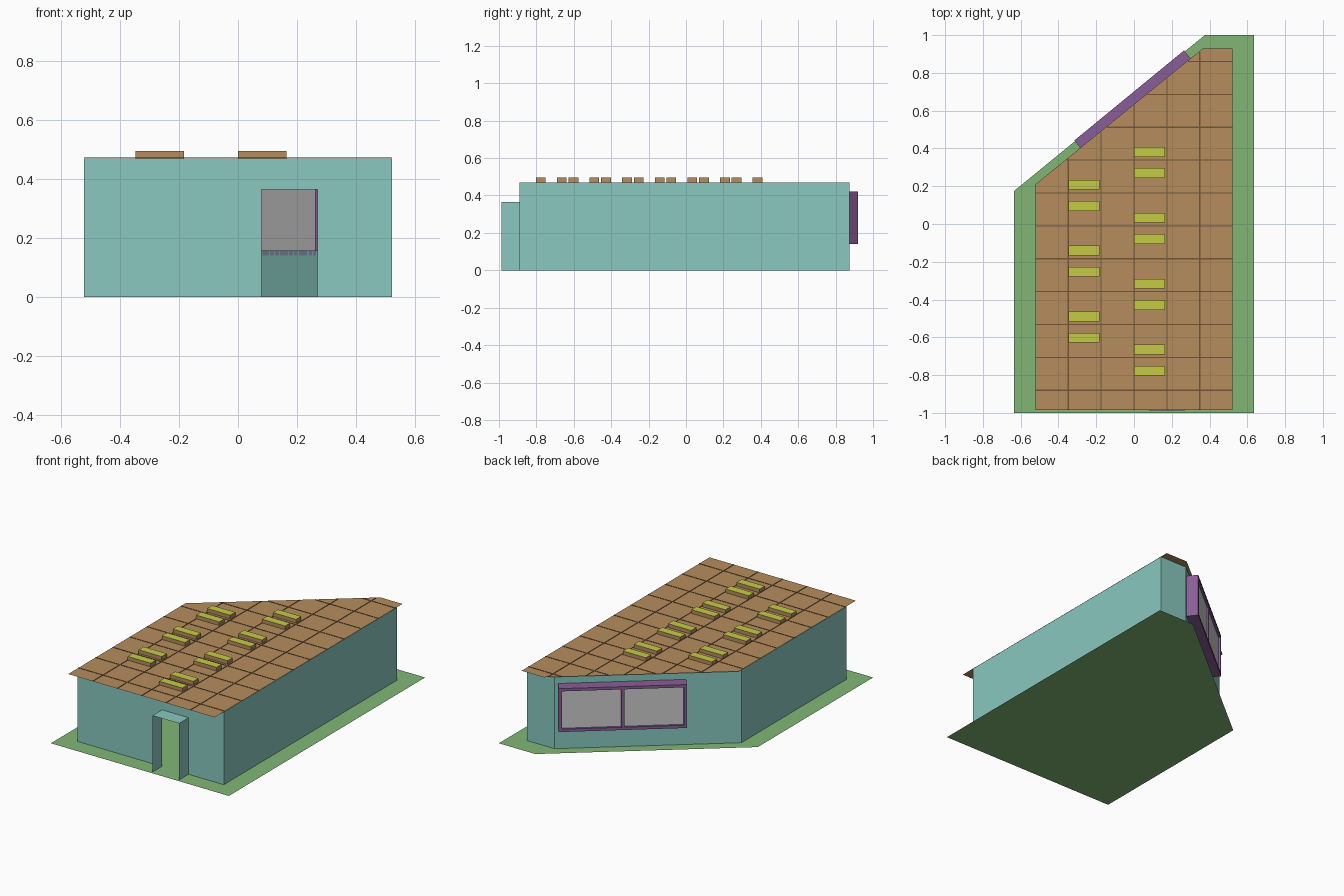
import bpy
import bmesh
from mathutils import Vector, Matrix

if "Cube" in bpy.data.objects:
    bpy.data.objects.remove(bpy.data.objects["Cube"])


def material(name, rgb):
    m = bpy.data.materials.new(name)
    m.diffuse_color = (*rgb, 1)
    m.use_nodes = True
    m.node_tree.nodes["Principled BSDF"].inputs["Base Color"].default_value = m.diffuse_color
    return m


TEAL = material("teal", (0.25, 0.58, 0.52))
TAN = material("tan", (0.47, 0.27, 0.11))
BROWN = material("brown", (0.16, 0.09, 0.04))
GREEN = material("green", (0.22, 0.47, 0.18))
PURPLE = material("purple", (0.25, 0.11, 0.31))
YELLOW = material("yellow", (0.56, 0.60, 0.06))


def finish(name, bm, *mats):
    me = bpy.data.meshes.new(name)
    bm.to_mesh(me)
    bm.free()
    ob = bpy.data.objects.new(name, me)
    bpy.context.collection.objects.link(ob)
    for m in mats:
        me.materials.append(m)
    return ob


def box(bm, lo, hi, mat=None):
    lo, hi = Vector(lo), Vector(hi)
    r = bmesh.ops.create_cube(bm, size=1)
    m = Matrix.Translation((lo + hi) / 2) @ Matrix.Diagonal((*(hi - lo), 1))
    bmesh.ops.transform(bm, verts=r["verts"], matrix=(mat or Matrix()) @ m)
    return r["verts"]


def flat(name, pts, z, mat):
    bm = bmesh.new()
    bm.faces.new([bm.verts.new((x, y, z)) for x, y in pts])
    return finish(name, bm, mat)


def quad(bm, p, q, z0, z1):
    bm.faces.new([bm.verts.new(v) for v in
                  ((*p, z0), (*q, z0), (*q, z1), (*p, z1))])


def wall(bm, p, q, hole=None):
    """Upright sheet from p to q; hole = (start, end, bottom, top)."""
    p, q = Vector(p), Vector(q)
    if not hole:
        quad(bm, p, q, 0, H)
        return
    d = (q - p).normalized()
    a, b, z0, z1 = hole
    pa, pb = p + d * a, p + d * b
    quad(bm, p, pa, 0, H)
    quad(bm, pb, q, 0, H)
    quad(bm, pa, pb, z1, H)
    if z0 > 0:
        quad(bm, pa, pb, 0, z0)


H = 0.47
W = 0.522
A, B = Vector((0.325, 0.875)), Vector((-W, 0.18))   # slanted wall ends

# Ground sheet and roof sheet
flat("ground", [(-0.635, -1), (0.635, -1), (0.635, 1), (0.375, 1), (-0.635, 0.175)], 0, GREEN)
flat("roof", [(-W, -0.985), (W, -0.985), (W, 0.93), (0.365, 0.93), (-W, 0.21)], H + 0.001, TAN)

# Walls with door and window openings
S0, S1, Z0, Z1, T = 0.325, 1.077, 0.14, 0.42, 0.018
L = (A - B).length
bm = bmesh.new()
wall(bm, (-W, -0.89), (W, -0.89), (0.08 + W, 0.27 + W, 0, 0.365))
wall(bm, (W, -0.89), (W, 0.875))
wall(bm, (W, 0.875), A)
wall(bm, A, B, (L - S1 + T, L - S0 - T, Z0 + T, Z1 - T))
wall(bm, B, (-W, -0.89))
finish("walls", bm, TEAL)

# Entrance porch: two sides and a top, open at the front
bm = bmesh.new()
quad(bm, (0.08, -0.89), (0.08, -0.987), 0, 0.365)
quad(bm, (0.27, -0.987), (0.27, -0.89), 0, 0.365)
bm.faces.new([bm.verts.new((x, y, 0.365)) for x, y in
              ((0.08, -0.987), (0.27, -0.987), (0.27, -0.89), (0.08, -0.89))])
finish("porch", bm, TEAL)

# Bay window frame, local axes: along the wall, outward, up
d = (A - B).normalized()
M = Matrix(((d.x, -d.y, 0, B.x), (d.y, d.x, 0, B.y), (0, 0, 1, 0), (0, 0, 0, 1)))
D = 0.072
mid = (S0 + S1) / 2
bm = bmesh.new()
box(bm, (S0, 0, Z0), (S1, D, Z0 + T), M)
box(bm, (S0, 0, Z1 - T), (S1, D, Z1), M)
box(bm, (S0, 0, Z0 + T), (S0 + T, D, Z1 - T), M)
box(bm, (S1 - T, 0, Z0 + T), (S1, D, Z1 - T), M)
box(bm, (mid - 0.009, 0.045, Z0 + T), (mid + 0.009, 0.067, Z1 - T), M)
finish("window_frame", bm, PURPLE)

# Window panes
bm = bmesh.new()
for a, b in ((S0 + T, mid - 0.009), (mid + 0.009, S1 - T)):
    box(bm, (a, 0.052, Z0 + T), (b, 0.058, Z1 - T), M)
finish("window_glass", bm)

# Roof seams on a square grid, trimmed along the slanted edge
STEP = 0.174
slope = (0.93 - 0.21) / (0.365 + W)
bm = bmesh.new()
zb, zt, w = H + 0.001, H + 0.003, 0.003
for i in range(-2, 3):
    x = i * STEP
    box(bm, (x - w, -0.985, zb), (x + w, min(0.93, 0.205 + slope * (x + W)), zt))
for j in range(11):
    y = -0.88 + j * STEP
    x0 = max(-W, -W + (y - 0.205) / slope)
    box(bm, (x0, y - w, zb), (W, y + w, zt))
finish("roof_seams", bm, BROWN)

# Skylights in pairs: tan sides, yellow top
bm = bmesh.new()
for x, top, pairs in ((0.0, 0.382, 4), (-0.348, 0.208, 3)):
    for k in range(pairs):
        for off in (0, -0.112):
            y = top - 0.349 * k + off
            box(bm, (x, y - 0.026, H), (x + 0.165, y + 0.026, 0.495))
bm.normal_update()
for f in bm.faces:
    f.material_index = 1 if f.normal.z > 0.9 else 0
finish("skylights", bm, TAN, YELLOW)
